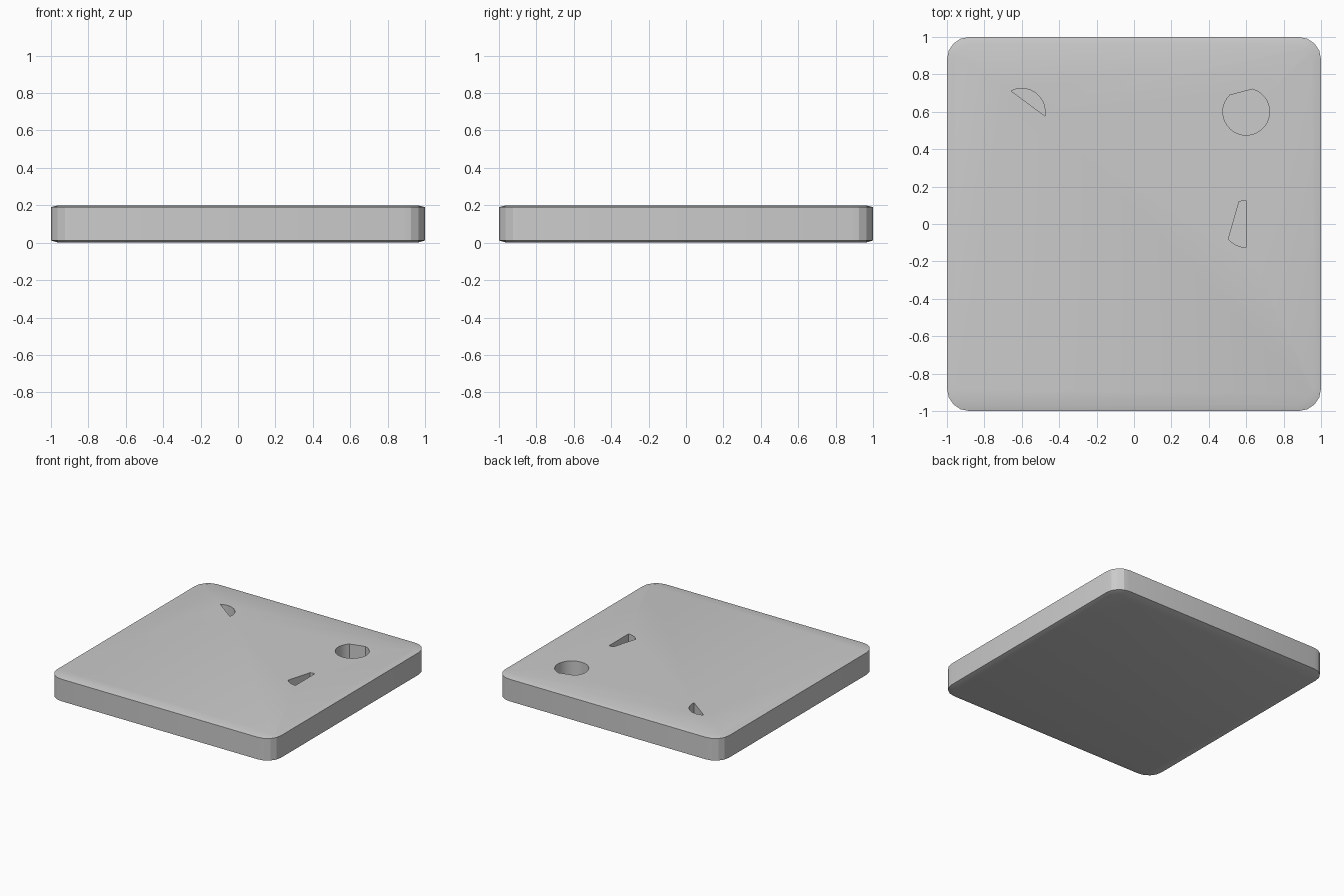
import bpy, bmesh
from math import sin, cos, pi, radians, atan2

if "Cube" in bpy.data.objects:
    bpy.data.objects.remove(bpy.data.objects["Cube"])


def rounded_square(inset, r=0.12, n=4):
    pts = []
    for k, (sx, sy) in enumerate([(1, 1), (-1, 1), (-1, -1), (1, -1)]):
        for i in range(n + 1):
            a = k * pi / 2 + i * pi / 2 / n
            pts.append((sx * (1 - r) + (r - inset) * cos(a),
                        sy * (1 - r) + (r - inset) * sin(a)))
    return pts


def loft(name, rings):
    """Solid from stacked rings of equal length: (points, z)."""
    bm = bmesh.new()
    vs = [[bm.verts.new((x, y, z)) for x, y in pts] for pts, z in rings]
    for a, b in zip(vs, vs[1:]):
        for i in range(len(a)):
            j = (i + 1) % len(a)
            bm.faces.new((a[i], a[j], b[j], b[i]))
    bm.faces.new(vs[0][::-1])
    bm.faces.new(vs[-1])
    bmesh.ops.recalc_face_normals(bm, faces=bm.faces)
    me = bpy.data.meshes.new(name)
    bm.to_mesh(me)
    bm.free()
    ob = bpy.data.objects.new(name, me)
    bpy.context.collection.objects.link(ob)
    return ob


def arc(cx, cy, start, end, n, r=0.125):
    return [(cx + r * cos(radians(start + (end - start) * i / n)),
             cy + r * sin(radians(start + (end - start) * i / n))) for i in range(n + 1)]


# Plate with softly eased top and bottom edges
plate = loft("plate", [(rounded_square(0.04), 0.0), (rounded_square(0.0), 0.012),
                       (rounded_square(0.0), 0.19), (rounded_square(0.04), 0.2)])

# Pocket outlines: arcs closed by straight chords
outlines = {
    "crescent_pocket": arc(-0.6, 0.6, -10, 117, 10),
    "round_pocket": arc(0.6, 0.6, 135, 435, 26),
    "wedge_pocket": arc(0.6, 0.0, 220, 270, 5) + arc(0.6, 0.0, 90, 108, 2),
}
for name, pts in outlines.items():
    cutter = loft(name + "_cutter", [(pts, 0.04), (pts, 0.3)])
    cutter.hide_render = True
    cutter.hide_set(True)
    mod = plate.modifiers.new(name, 'BOOLEAN')
    mod.object = cutter
    mod.operation = 'DIFFERENCE'
    mod.solver = 'EXACT'

# Apply the cuts and keep the facets crisp
bpy.context.view_layer.objects.active = plate
plate.select_set(True)
for mod in list(plate.modifiers):
    bpy.ops.object.modifier_apply(modifier=mod.name)
for ob in list(bpy.data.objects):
    if ob.name.endswith("_cutter"):
        bpy.data.objects.remove(ob)
bpy.ops.object.shade_smooth_by_angle(angle=radians(20))
